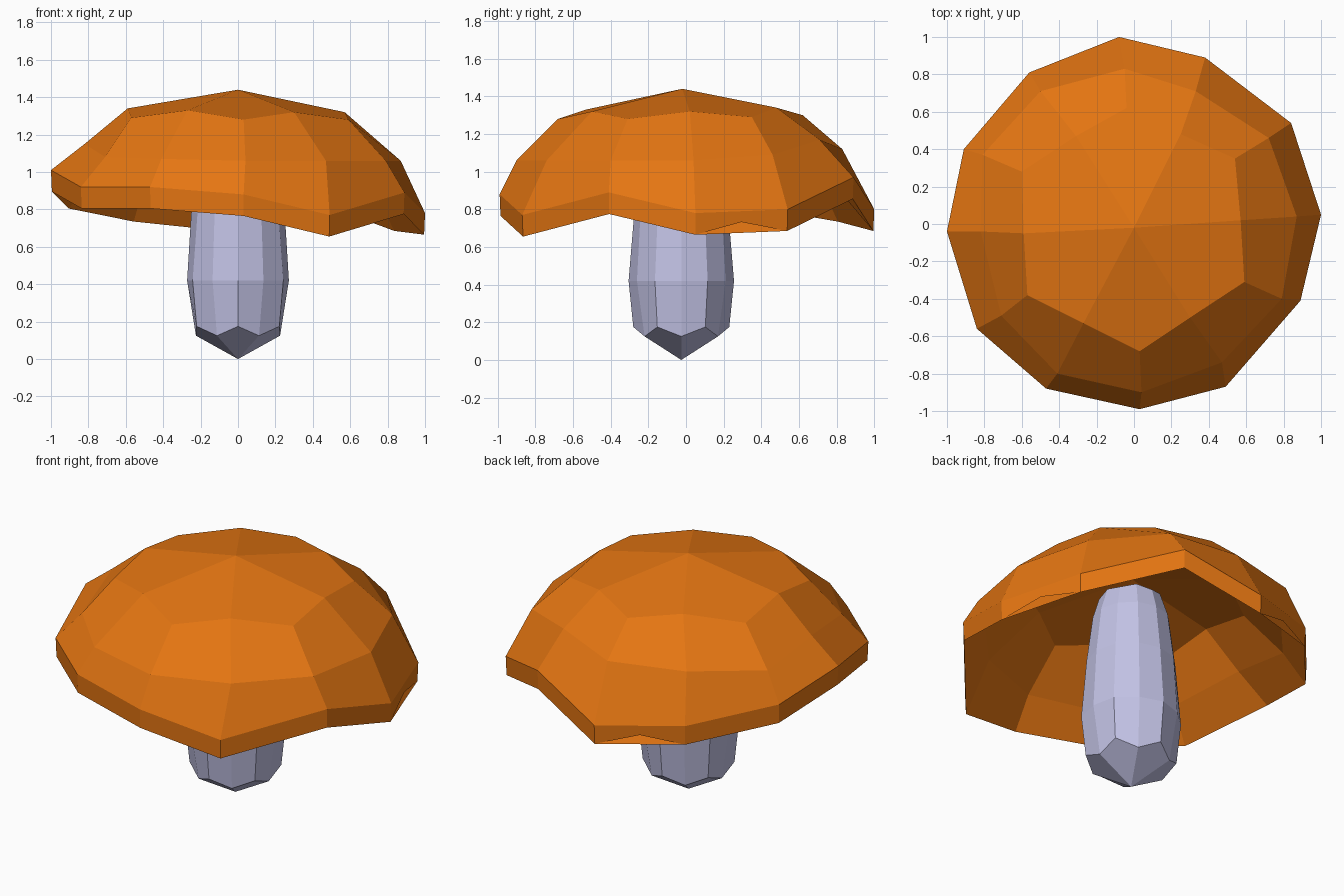
import bpy
import bmesh
from math import sin, cos, radians
from mathutils import Vector

cube = bpy.data.objects.get("Cube")
if cube:
    bpy.data.objects.remove(cube)


def material(name, rgb):
    mat = bpy.data.materials.new(name)
    mat.use_nodes = True
    color = (*rgb, 1)
    mat.diffuse_color = color
    bsdf = next(n for n in mat.node_tree.nodes if n.type == "BSDF_PRINCIPLED")
    bsdf.inputs["Base Color"].default_value = color
    bsdf.inputs["Roughness"].default_value = 0.8
    return mat


def add_ring(bm, points):
    return [bm.verts.new(p) for p in points]


def bridge(bm, upper, lower, folded=()):
    """Join two rings with quads; folded segments get two crossing triangles."""
    count = len(upper)
    for i in range(count):
        j = (i + 1) % count
        a, b, c, d = upper[i], upper[j], lower[j], lower[i]
        if i in folded:
            bm.faces.new((a, b, d))
            bm.faces.new((a, b, c))
        else:
            bm.faces.new((a, b, c, d))


def close_end(bm, ring, tip):
    """Close a ring with kite faces that meet at a tip, cornered on even points."""
    tip = bm.verts.new(tip)
    count = len(ring)
    for i in range(0, count, 2):
        bm.faces.new((tip, ring[i - 1], ring[i], ring[(i + 1) % count]))


def finish(bm, name, mat):
    bmesh.ops.recalc_face_normals(bm, faces=bm.faces)
    mesh = bpy.data.meshes.new(name)
    bm.to_mesh(mesh)
    bm.free()
    mesh.materials.append(mat)
    obj = bpy.data.objects.new(name, mesh)
    bpy.context.scene.collection.objects.link(obj)
    return obj


orange = material("cap orange", (0.78, 0.18, 0.006))
lilac = material("stem lilac", (0.54, 0.54, 0.78))

# Cap profile rings, counter-clockwise from the front
crown = [(.03, -.68, 1.28), (.3, -.5, 1.32), (.59, -.31, 1.28), (.57, .02, 1.32),
         (.54, .35, 1.29), (.25, .48, 1.34), (-.04, .62, 1.3), (-.31, .47, 1.34),
         (-.6, .28, 1.29), (-.59, -.05, 1.34), (-.57, -.38, 1.29), (-.27, -.53, 1.33)]
shoulder = [(.04, -.9, 1.06), (.47, -.74, 1.06), (.79, -.4, 1.06), (.87, .04, 1.06),
            (.72, .46, 1.09), (.33, .71, 1.17), (-.05, .83, 1.12), (-.5, .71, 1.13),
            (-.81, .37, 1.09), (-.82, -.04, 1.15), (-.71, -.49, 1.08), (-.41, -.8, 1.07)]
rim = [(.03, -.99, .88), (.49, -.87, .77), (.89, -.41, .89), (1, .05, .78),
       (.84, .54, .8), (.38, .89, .97), (-.08, 1, .8), (-.56, .81, .85),
       (-.91, .4, .92), (-1, -.04, 1.01), (-.84, -.56, .92), (-.47, -.88, .92)]
apex = Vector((0, -.02, 1.44))
drop = Vector((0, 0, -.115))


def inside(points, scale):
    return [Vector((x * scale, y * scale, z)) + drop for x, y, z in points]


# Cap: outer dome, upright lip and hollow underside
bm = bmesh.new()
outer = [add_ring(bm, ring) for ring in (crown, shoulder, rim)]
inner = [add_ring(bm, inside(ring, s))
         for ring, s in ((crown, .95), (shoulder, .96), (rim, .995))]
for shell in (outer, inner):
    bridge(bm, shell[0], shell[1])
    bridge(bm, shell[1], shell[2])
bridge(bm, outer[2], inner[2], folded=(3, 6))
close_end(bm, outer[0], apex)
close_end(bm, inner[0], apex + drop)
finish(bm, "mushroom_cap", orange)


# Stem: twelve-sided column, pointed at the foot
def stem_ring(corner_r, corner_z, side_r, side_z):
    points = []
    for i in range(12):
        angle = radians(30 * i - 90)
        r, z = (side_r, side_z) if i % 2 else (corner_r, corner_z)
        points.append((r * cos(angle), r * sin(angle) - .025, z))
    return points


bm = bmesh.new()
levels = [(.255, .175, .225, .125), (.28, .42, .272, .42), (.25, .78, .25, .78),
          (.215, 1.06, .215, 1.06), (.18, 1.18, .17, 1.2)]
rings = [add_ring(bm, stem_ring(*level)) for level in levels]
for low, high in zip(rings, rings[1:]):
    bridge(bm, high, low)
close_end(bm, rings[0], (0, -.025, 0))
close_end(bm, rings[-1], (0, -.025, 1.25))
finish(bm, "mushroom_stem", lilac)
